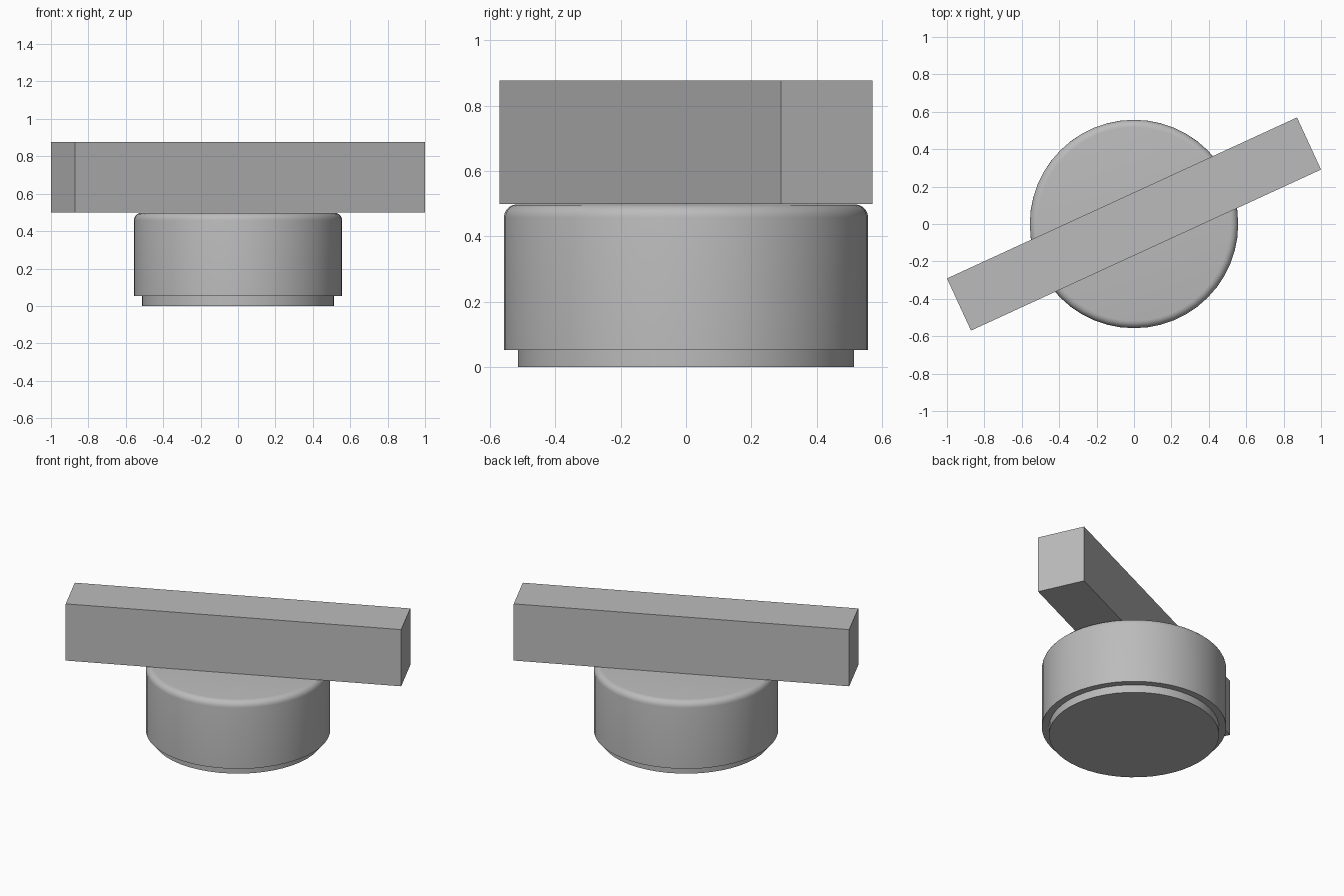
import bpy
import bmesh
from math import radians, pi, sin, cos

cube = bpy.data.objects.get("Cube")
if cube:
    bpy.data.objects.remove(cube, do_unlink=True)

grey = bpy.data.materials.new("plain grey")
grey.use_nodes = True
colour = (0.5, 0.5, 0.5, 1)
grey.diffuse_color = colour
grey.node_tree.nodes["Principled BSDF"].inputs["Base Color"].default_value = colour


def lathe(name, profile, sides=48):
    """Revolve a radius/height profile around z and cap both ends."""
    bm = bmesh.new()
    rings = []
    for r, z in profile:
        rings.append([bm.verts.new((r * cos(2 * pi * i / sides), r * sin(2 * pi * i / sides), z))
                      for i in range(sides)])
    for low, high in zip(rings, rings[1:]):
        for i in range(sides):
            j = (i + 1) % sides
            bm.faces.new((low[i], low[j], high[j], high[i]))
    bm.faces.new(rings[0][::-1])
    bm.faces.new(rings[-1])
    mesh = bpy.data.meshes.new(name)
    bm.to_mesh(mesh)
    bm.free()
    obj = bpy.data.objects.new(name, mesh)
    bpy.context.collection.objects.link(obj)
    mesh.materials.append(grey)
    bpy.ops.object.select_all(action="DESELECT")
    obj.select_set(True)
    bpy.context.view_layer.objects.active = obj
    bpy.ops.object.shade_smooth_by_angle(angle=radians(35))
    return obj


# Knob body with a rounded top rim and a stepped foot
radius, top, rim = 0.557, 0.498, 0.04
rounding = [(radius - rim + rim * cos(a), top - rim + rim * sin(a))
            for a in (pi / 2 * k / 5 for k in range(6))]
lathe("knob_body", [(0.514, 0), (0.514, 0.052), (radius, 0.052)] + rounding)

# Straight grip bar lying across the knob
bpy.ops.mesh.primitive_cube_add(size=1, location=(0, 0, 0.688), rotation=(0, 0, radians(24.7)))
bar = bpy.context.object
bar.name = "grip_bar"
bar.scale = (2.06, 0.307, 0.378)
bar.data.materials.append(grey)
